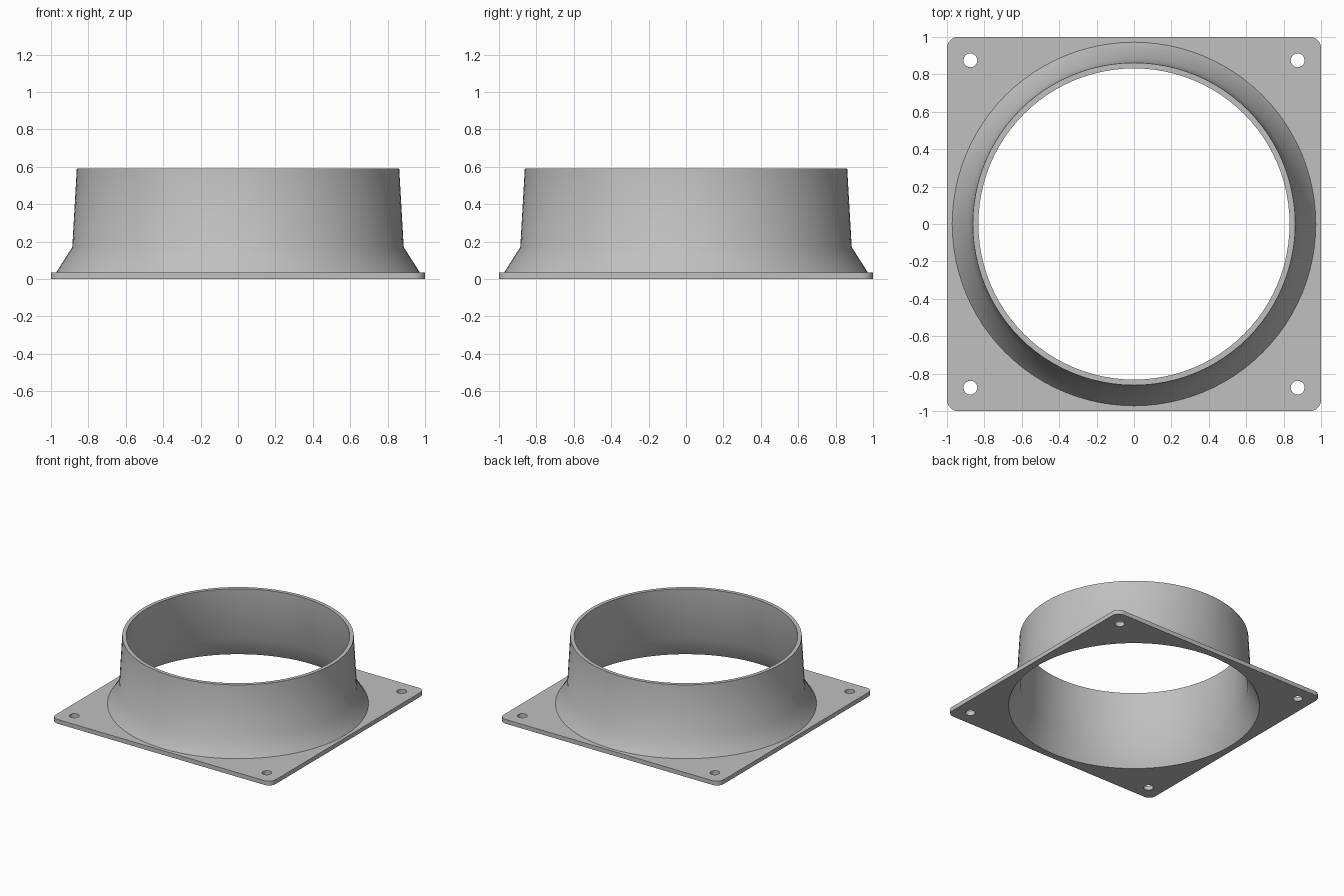
import bpy, bmesh, math

if "Cube" in bpy.data.objects:
    bpy.data.objects.remove(bpy.data.objects["Cube"])

grey = bpy.data.materials.new("light_grey")
grey.diffuse_color = (0.53, 0.53, 0.53, 1)
grey.use_nodes = True
grey.node_tree.nodes["Principled BSDF"].inputs["Base Color"].default_value = grey.diffuse_color

SIDES = 96
PLATE_H = 0.035


def circle(cx, cy, r, n, start=0.0, sweep=2 * math.pi, closed=True):
    steps = n if closed else n - 1
    return [(cx + r * math.cos(start + sweep * i / steps),
             cy + r * math.sin(start + sweep * i / steps)) for i in range(n)]


def finish(obj):
    obj.data.materials.clear()
    obj.data.materials.append(grey)
    bpy.ops.object.select_all(action='DESELECT')
    obj.select_set(True)
    bpy.context.view_layer.objects.active = obj
    bpy.ops.object.shade_smooth_by_angle(angle=math.radians(35))


# Square mounting plate: rounded outline with the duct opening and four screw holes
R = 0.06
outline = []
for k, (sx, sy) in enumerate([(1, 1), (-1, 1), (-1, -1), (1, -1)]):
    outline += circle(sx * (1 - R), sy * (1 - R), R, 8,
                      k * math.pi / 2, math.pi / 2, closed=False)
loops = [outline, circle(0, 0, 0.957, SIDES)]
loops += [circle(x, y, 0.037, 24) for x in (-0.875, 0.875) for y in (-0.875, 0.875)]

curve = bpy.data.curves.new("plate_outline", 'CURVE')
curve.dimensions = '2D'
curve.fill_mode = 'BOTH'
curve.extrude = PLATE_H / 2
for pts in loops:
    spline = curve.splines.new('POLY')
    spline.points.add(len(pts) - 1)
    for p, (x, y) in zip(spline.points, pts):
        p.co = (x, y, 0, 1)
    spline.use_cyclic_u = True
plate = bpy.data.objects.new("mounting_plate", curve)
bpy.context.collection.objects.link(plate)
bpy.context.view_layer.objects.active = plate
plate.select_set(True)
bpy.ops.object.convert(target='MESH')
plate = bpy.context.view_layer.objects.active
bm = bmesh.new()
bm.from_mesh(plate.data)
bmesh.ops.remove_doubles(bm, verts=bm.verts, dist=1e-5)
bmesh.ops.translate(bm, verts=bm.verts, vec=(0, 0, PLATE_H / 2))
bmesh.ops.recalc_face_normals(bm, faces=bm.faces)
bm.to_mesh(plate.data)
bm.free()
finish(plate)

# Flared, slightly tapered duct collar: a thin closed profile spun round z
profile = [(0.945, 0), (0.957, 0), (0.957, PLATE_H), (0.972, PLATE_H),
           (0.886, 0.17), (0.862, 0.59), (0.832, 0.59), (0.855, 0.17)]
bm = bmesh.new()
rings = [[bm.verts.new((x, y, z)) for x, y in circle(0, 0, r, SIDES)] for r, z in profile]
for a, b in zip(rings, rings[1:] + rings[:1]):
    for i in range(SIDES):
        j = (i + 1) % SIDES
        bm.faces.new((a[i], a[j], b[j], b[i]))
bmesh.ops.recalc_face_normals(bm, faces=bm.faces)
mesh = bpy.data.meshes.new("duct_collar")
bm.to_mesh(mesh)
bm.free()
collar = bpy.data.objects.new("duct_collar", mesh)
bpy.context.collection.objects.link(collar)
finish(collar)
